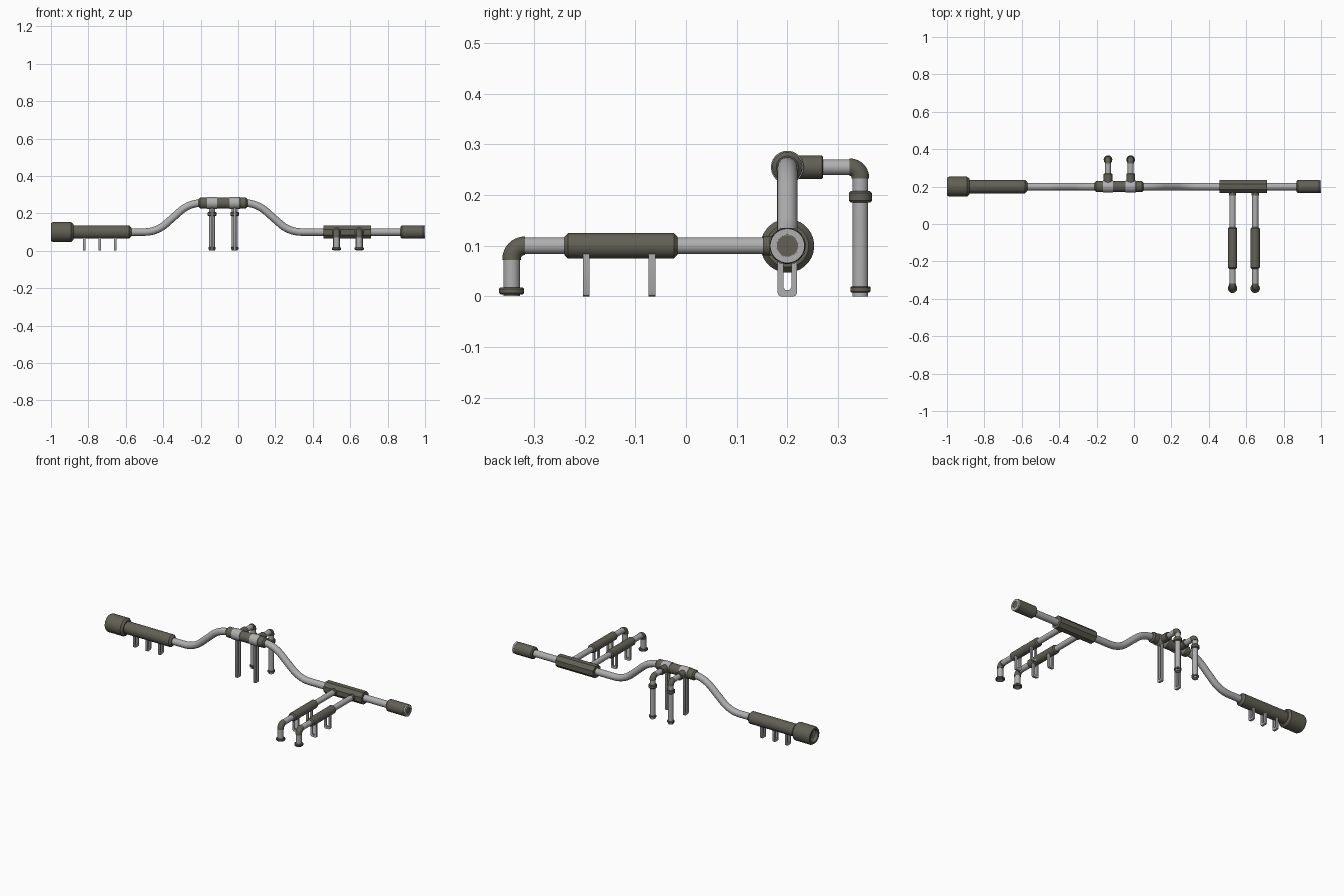
import bpy, bmesh, math
from mathutils import Vector as V

if "Cube" in bpy.data.objects:
    bpy.data.objects.remove(bpy.data.objects["Cube"])


def material(name, rgb):
    m = bpy.data.materials.new(name)
    m.diffuse_color = (*rgb, 1)
    m.use_nodes = True
    m.node_tree.nodes["Principled BSDF"].inputs["Base Color"].default_value = m.diffuse_color
    return m


LIGHT = material("light grey metal", (0.43, 0.43, 0.43))
DARK = material("dark olive grey", (0.122, 0.117, 0.09))


def finish(name, bm, mat, angle=35):
    bmesh.ops.recalc_face_normals(bm, faces=bm.faces)
    me = bpy.data.meshes.new(name)
    bm.to_mesh(me)
    bm.free()
    ob = bpy.data.objects.new(name, me)
    bpy.context.collection.objects.link(ob)
    me.materials.append(mat)
    bpy.ops.object.select_all(action='DESELECT')
    ob.select_set(True)
    bpy.context.view_layer.objects.active = ob
    bpy.ops.object.shade_smooth_by_angle(angle=math.radians(angle))
    return ob


def skin(bm, rings, caps=True):
    n = len(rings[0])
    for a, b in zip(rings, rings[1:]):
        for i in range(n):
            j = (i + 1) % n
            bm.faces.new((a[i], a[j], b[j], b[i]))
    if caps:
        bm.faces.new(rings[0])
        bm.faces.new(rings[-1])


def lathe(name, axis, origin, profile, mat, sides=32):
    """Turned part: profile is (distance along axis, radius)."""
    k = 'xyz'.index(axis)
    bm = bmesh.new()
    rings = []
    for t, r in profile:
        ring = []
        for i in range(sides):
            a = math.tau * (i + 0.5) / sides
            p = V(origin)
            p[k] = t
            p[(k + 1) % 3] += r * math.cos(a)
            p[(k + 2) % 3] += r * math.sin(a)
            ring.append(bm.verts.new(p))
        rings.append(ring)
    skin(bm, rings)
    return finish(name, bm, mat, 25)


def sleeve(name, axis, origin, a, b, r, chamfer, mat, sides=32):
    c = chamfer
    return lathe(name, axis, origin,
                 [(a, r - c), (a + c, r), (b - c, r), (b, r - c)], mat, sides)


def pipe(name, corners, bend, r, normal, mat, sides=24):
    """Round pipe along a planar path with arc bends."""
    pts = [V(p) for p in corners]
    path = [pts[0]]
    for p0, p, p1 in zip(pts, pts[1:], pts[2:]):
        a, b = (p0 - p).normalized(), (p1 - p).normalized()
        half = a.angle(b) / 2
        c = p + (a + b).normalized() * bend / math.cos(half)
        u, v = p + a * bend - c, p + b * bend - c
        path += [c + u.length * u.normalized().slerp(v.normalized(), i / 10)
                 for i in range(11)]
    path.append(pts[-1])
    n = V(normal)
    bm = bmesh.new()
    rings = []
    for i, p in enumerate(path):
        d0 = (p - path[i - 1]).normalized() if i else V()
        d1 = (path[i + 1] - p).normalized() if i < len(path) - 1 else V()
        s = (d0 + d1).normalized().cross(n)
        rings.append([bm.verts.new(p + r * (math.cos(t) * n + math.sin(t) * s))
                      for t in (math.tau * k / sides for k in range(sides))])
    skin(bm, rings)
    return finish(name, bm, mat)


def bracket(name, x, y, top, along):
    """Slotted strap support, thin along the pipe it carries."""
    w, s, c, th = 0.019, 0.008, 0.007, 0.0065
    half = [(s, top), (w, top), (w, c), (w - c * 0.3, c * 0.3), (w - c, 0)]
    inner = [(s, 0.018), (s - 0.004, 0.013)]
    outline = half + [(-a, b) for a, b in reversed(half)]
    outline += [(-a, b) for a, b in inner] + list(reversed(inner))
    bm = bmesh.new()
    rings = []
    for t in (-th, th):
        rings.append([bm.verts.new((x + t, y + a, b) if along == 'x'
                                   else (x + a, y + t, b)) for a, b in outline])
    skin(bm, rings)
    return finish(name, bm, LIGHT)


Y, Z, TOP = 0.20, 0.10, 0.255

# Main line with raised hump
pipe("main_pipe", [(-0.96, Y, Z), (-0.435, Y, Z), (-0.26, Y, TOP),
                   (0.10, Y, TOP), (0.275, Y, Z), (0.97, Y, Z)],
     0.065, 0.02, (0, 1, 0), LIGHT)

# Left end: long sleeve, wide coupling with open mouth
sleeve("left_sleeve", 'x', (0, Y, Z), -0.90, -0.57, 0.036, 0.012, DARK)
lathe("left_coupling", 'x', (0, Y, Z),
      [(-0.975, 0.036), (-1, 0.036), (-1, 0.047), (-0.99, 0.053),
       (-0.892, 0.053), (-0.88, 0.042)], DARK)
lathe("left_seal", 'x', (0, Y, Z),
      [(-0.974, 0.022), (-0.98, 0.022), (-0.98, 0.0355), (-0.974, 0.0355)], LIGHT)
lathe("left_core", 'x', (0, Y, Z), [(-0.978, 0.022), (-0.97, 0.022)], DARK)
for x in (-0.823, -0.74, -0.657):
    bracket("left_bracket", x, Y, Z - 0.02, 'x')

# Right end coupling with pale mouth ring and dark core
sleeve("right_coupling", 'x', (0, Y, Z), 0.87, 0.996, 0.035, 0.006, DARK)
lathe("right_mouth_ring", 'x', (0, Y, Z),
      [(0.99, 0.034), (1.0, 0.034), (1.0, 0.021), (0.997, 0.021)], LIGHT)
lathe("right_core", 'x', (0, Y, Z), [(0.99, 0.0208), (0.998, 0.0208)], DARK)

# Octagonal manifold with two front arms
lathe("manifold_block", 'x', (0, Y, Z),
      [(0.457, 0.038), (0.71, 0.038)], DARK, 8)
for x in (0.527, 0.648):
    lathe("arm_boss", 'y', (x, 0, Z), [(0.152, 0.0195), (0.18, 0.0195)], DARK)
    pipe("arm_pipe", [(x, 0.18, Z), (x, -0.344, Z), (x, -0.344, 0.001)],
         0.025, 0.0165, (1, 0, 0), LIGHT)
    sleeve("arm_sleeve", 'y', (x, 0, Z), -0.24, -0.017, 0.025, 0.007, DARK)
    pipe("arm_elbow", [(x, -0.318, Z), (x, -0.344, Z), (x, -0.344, 0.072)],
         0.0255, 0.0182, (1, 0, 0), DARK)
    sleeve("arm_foot_collar", 'z', (x, -0.344, 0), 0.004, 0.018, 0.025, 0.003, DARK)
    for y in (-0.197, -0.067):
        bracket("arm_bracket", x, y, Z - 0.015, 'y')

# Hump sleeve with two tee bands, rear drop pipes and tall supports
sleeve("hump_sleeve", 'x', (0, Y, TOP), -0.21, 0.05, 0.030, 0.008, DARK)
for x in (-0.139, -0.018):
    sleeve("tee_band", 'x', (0, Y, TOP), x - 0.028, x + 0.028, 0.0325, 0.001, LIGHT)
    sleeve("tee_collar", 'y', (x, 0, TOP), 0.21, 0.27, 0.023, 0.002, DARK)
    pipe("drop_pipe", [(x, 0.25, TOP), (x, 0.344, TOP), (x, 0.344, 0)],
         0.02, 0.0155, (1, 0, 0), LIGHT)
    pipe("drop_elbow", [(x, 0.323, TOP), (x, 0.344, TOP), (x, 0.344, 0.233)],
         0.0205, 0.0172, (1, 0, 0), DARK)
    sleeve("drop_collar", 'z', (x, 0.344, 0), 0.185, 0.208, 0.023, 0.004, DARK)
    sleeve("drop_foot_collar", 'z', (x, 0.344, 0), 0.008, 0.020, 0.020, 0.002, DARK)
    bracket("hump_support", x, Y, TOP - 0.02, 'x')
